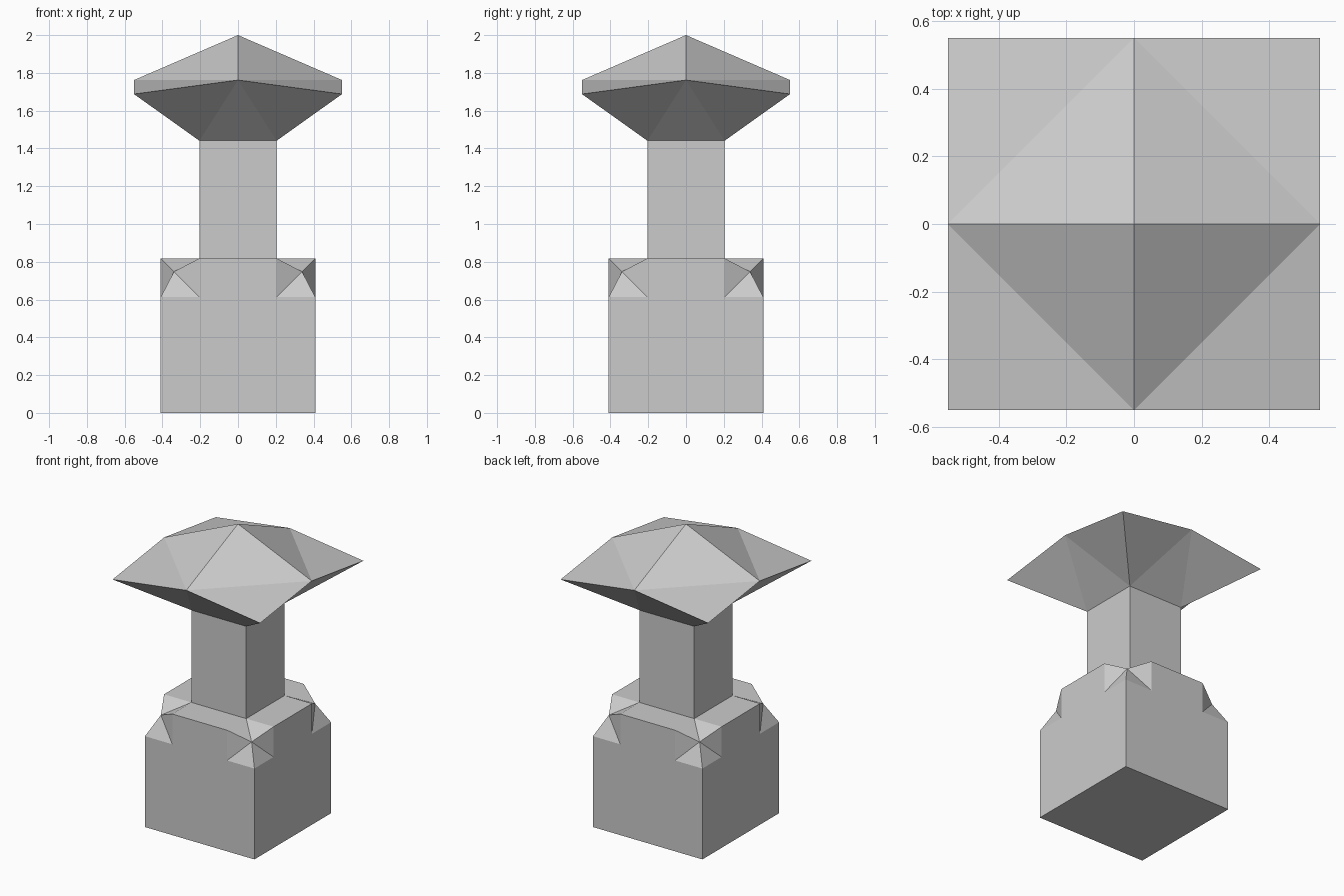
import bpy, bmesh
from mathutils import Matrix, Vector

if "Cube" in bpy.data.objects:
    bpy.data.objects.remove(bpy.data.objects["Cube"])

H = 0.409          # plinth half width
S = H / 2          # shaft half width
CAP = 0.551        # cap half width
SHAFT_TOP = 1.441


def finish(bm, name):
    bmesh.ops.remove_doubles(bm, verts=bm.verts[:], dist=1e-4)
    bmesh.ops.recalc_face_normals(bm, faces=bm.faces[:])
    mesh = bpy.data.meshes.new(name)
    bm.to_mesh(mesh)
    bm.free()
    obj = bpy.data.objects.new(name, mesh)
    bpy.context.collection.objects.link(obj)


# Plinth: gridded cube whose four top corners are pushed inward
bm = bmesh.new()
bmesh.ops.create_cube(bm, size=2 * H, matrix=Matrix.Translation((0, 0, H)))
bmesh.ops.subdivide_edges(bm, edges=bm.edges[:], cuts=3, use_grid_fill=True)
corners = [v for v in bm.verts
           if abs(v.co.x) > H - .01 and abs(v.co.y) > H - .01 and v.co.z > 2 * H - .01]
for v in corners:
    for f in list(v.link_faces):
        i = list(f.verts).index(v)
        bmesh.ops.connect_verts(bm, verts=[v, f.verts[(i + 2) % 4]])
    v.co -= Vector((v.co.x / H, v.co.y / H, 1)) * 0.07
# Open the top where the shaft stands
inner = [f for f in bm.faces
         if all(max(abs(v.co.x), abs(v.co.y)) < S + .01 and v.co.z > 2 * H - .01
                for v in f.verts)]
bmesh.ops.delete(bm, geom=inner, context='FACES')
finish(bm, "plinth")

# Shaft: square tube, and cap: one quarter turned four times
shaft, cap = bmesh.new(), bmesh.new()


def add_faces(bm, turn, *faces):
    for pts in faces:
        bm.faces.new([bm.verts.new(turn @ Vector(p)) for p in pts])


a, b = (-S, -S, SHAFT_TOP), (S, -S, SHAFT_TOP)
left, right = (-CAP, -CAP, 1.688), (CAP, -CAP, 1.688)
mid, side = (0, -CAP, 1.762), (CAP, 0, 1.762)
apex = (0, 0, 2)
for k in range(4):
    turn = Matrix.Rotation(k * 1.5707963, 3, 'Z')
    add_faces(shaft, turn, ((-S, -S, 2 * H), (S, -S, 2 * H), b, a))
    add_faces(cap, turn,
              (apex, mid, side), (mid, right, side),          # roof
              (a, mid, left), (a, b, mid), (b, right, mid))   # underside
finish(shaft, "shaft")
finish(cap, "cap")
